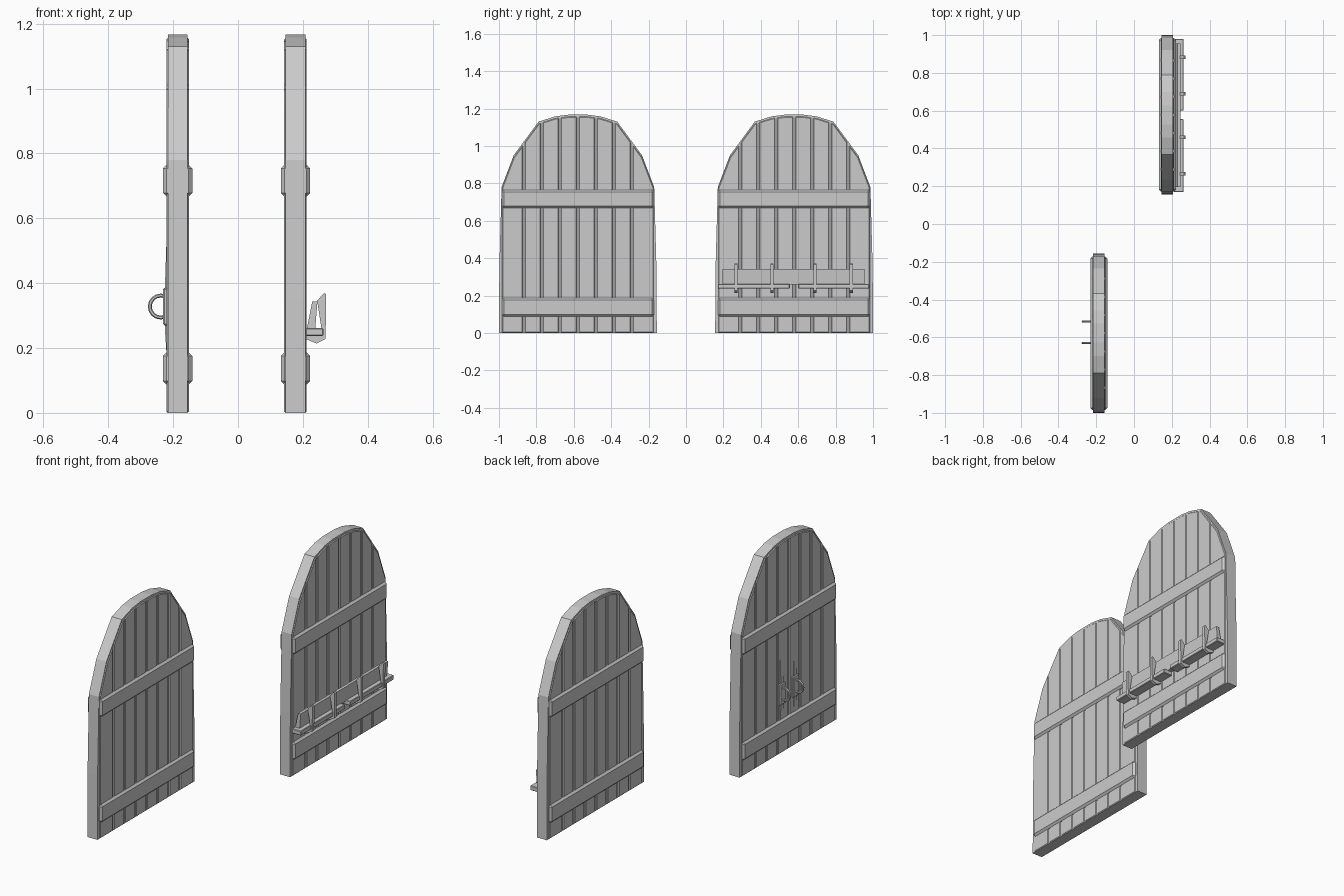
import bpy, bmesh, math
from mathutils import Vector

if "Cube" in bpy.data.objects:
    bpy.data.objects.remove(bpy.data.objects["Cube"])

grey = bpy.data.materials.new("plain grey")
grey.use_nodes = True
colour = (0.6, 0.6, 0.6, 1)
grey.diffuse_color = colour
grey.node_tree.nodes["Principled BSDF"].inputs["Base Color"].default_value = colour


def prism(name, points, axis, lo, hi, bevel=0):
    """Extrude a 2D outline along x (points are y, z) or along y (points are x, z)."""
    bm = bmesh.new()
    place = (lambda p: (lo, p[0], p[1])) if axis == "x" else (lambda p: (p[0], lo, p[1]))
    face = bm.faces.new([bm.verts.new(place(p)) for p in points])
    out = bmesh.ops.extrude_face_region(bm, geom=[face])
    step = Vector((hi - lo, 0, 0)) if axis == "x" else Vector((0, hi - lo, 0))
    bmesh.ops.translate(bm, vec=step, verts=[v for v in out["geom"] if isinstance(v, bmesh.types.BMVert)])
    bmesh.ops.recalc_face_normals(bm, faces=bm.faces)
    mesh = bpy.data.meshes.new(name)
    bm.to_mesh(mesh)
    bm.free()
    mesh.materials.append(grey)
    ob = bpy.data.objects.new(name, mesh)
    bpy.context.collection.objects.link(ob)
    if bevel:
        mod = ob.modifiers.new("edge", "BEVEL")
        mod.width, mod.segments = bevel, 1
    return ob


def rect(a0, a1, z0, z1):
    return [(a0, z0), (a1, z0), (a1, z1), (a0, z1)]


# Half outline of the arched door: distance from the middle, height
ARCH = [(0.422, 0), (0.42, 0.35), (0.408, 0.78), (0.343, 0.95),
        (0.21, 1.13), (0.12, 1.158), (0.05, 1.167)]


def arch_height(y):
    """Height of the arch at a distance from the middle."""
    y = abs(y)
    for (ya, za), (yb, zb) in zip(ARCH[2:], ARCH[3:]):
        if yb <= y <= ya:
            return za + (zb - za) * (ya - y) / (ya - yb)
    return ARCH[-1][1] if y < ARCH[-1][0] else ARCH[2][1]


def door(side, cx, cy):
    # Solid core with the faceted arched rim
    outline = [(cy + y, z) for y, z in ARCH] + [(cy - y, z) for y, z in reversed(ARCH)]
    prism(side + "_door_rim", outline, "x", cx - 0.0305, cx + 0.0305)

    # Planks standing slightly proud on both faces
    seam, gap = 0.0963, 0.005
    for i in range(-4, 4):
        lo = -0.405 if i == -4 else i * seam + gap
        hi = 0.405 if i == 3 else (i + 1) * seam - gap
        breaks = [s * y for y, _ in ARCH[3:] for s in (1, -1)]
        ys = [hi] + sorted([y for y in breaks if lo < y < hi], reverse=True) + [lo]
        top = [(cy + y, arch_height(y) - 0.011) for y in ys]
        prism(f"{side}_plank_{i + 5}", [(cy + lo, 0), (cy + hi, 0)] + top, "x",
              cx - 0.0345, cx + 0.0345, 0.004)

    # Chamfered cross braces, front and back
    for label, z0, z1 in (("lower", 0.087, 0.187), ("upper", 0.667, 0.765)):
        prism(f"{side}_{label}_brace", rect(cy - 0.407, cy + 0.407, z0, z1), "x",
              cx - 0.045, cx + 0.045, 0.011)


door("right", -0.186, -0.578)
door("left", 0.177, 0.578)

# Ring pulls on slim backing plates
for n, y in enumerate((-0.63, -0.515), 1):
    prism(f"pull_strap_{n}", [(-0.215, 0.1), (-0.225, 0.25), (-0.225, 0.4), (-0.215, 0.7)],
          "y", y - 0.012, y + 0.012)
    prism(f"pull_plate_{n}", rect(-0.231, -0.215, 0.27, 0.385), "y", y - 0.025, y + 0.025, 0.004)
    bpy.ops.mesh.primitive_torus_add(location=(-0.238, y, 0.328), rotation=(math.pi / 2, 0, 0),
                                     major_radius=0.034, minor_radius=0.006,
                                     major_segments=16, minor_segments=6)
    ring = bpy.context.object
    ring.name = f"pull_ring_{n}"
    ring.data.materials.append(grey)
    bpy.ops.object.shade_smooth_by_angle()

# Leaning back rail and the two locking bars resting in the hooks
prism("back_rail", [(0.212, 0.258), (0.238, 0.258), (0.245, 0.343), (0.229, 0.343)],
      "y", 0.195, 0.955)
for n, (lo, hi) in enumerate(((0.17, 0.555), (0.6, 0.98)), 1):
    prism(f"locking_bar_{n}", rect(0.209, 0.263, 0.237, 0.262), "y", lo, hi, 0.003)

# Hooks: under the bar and up its outer side
HOOK = [(0.209, 0.228), (0.242, 0.214), (0.27, 0.228), (0.272, 0.365), (0.266, 0.37),
        (0.244, 0.346), (0.257, 0.262), (0.257, 0.24), (0.209, 0.24)]
for n, y in enumerate((0.267, 0.46, 0.69, 0.883), 1):
    prism(f"bar_hook_{n}", HOOK, "y", y - 0.009, y + 0.009)
